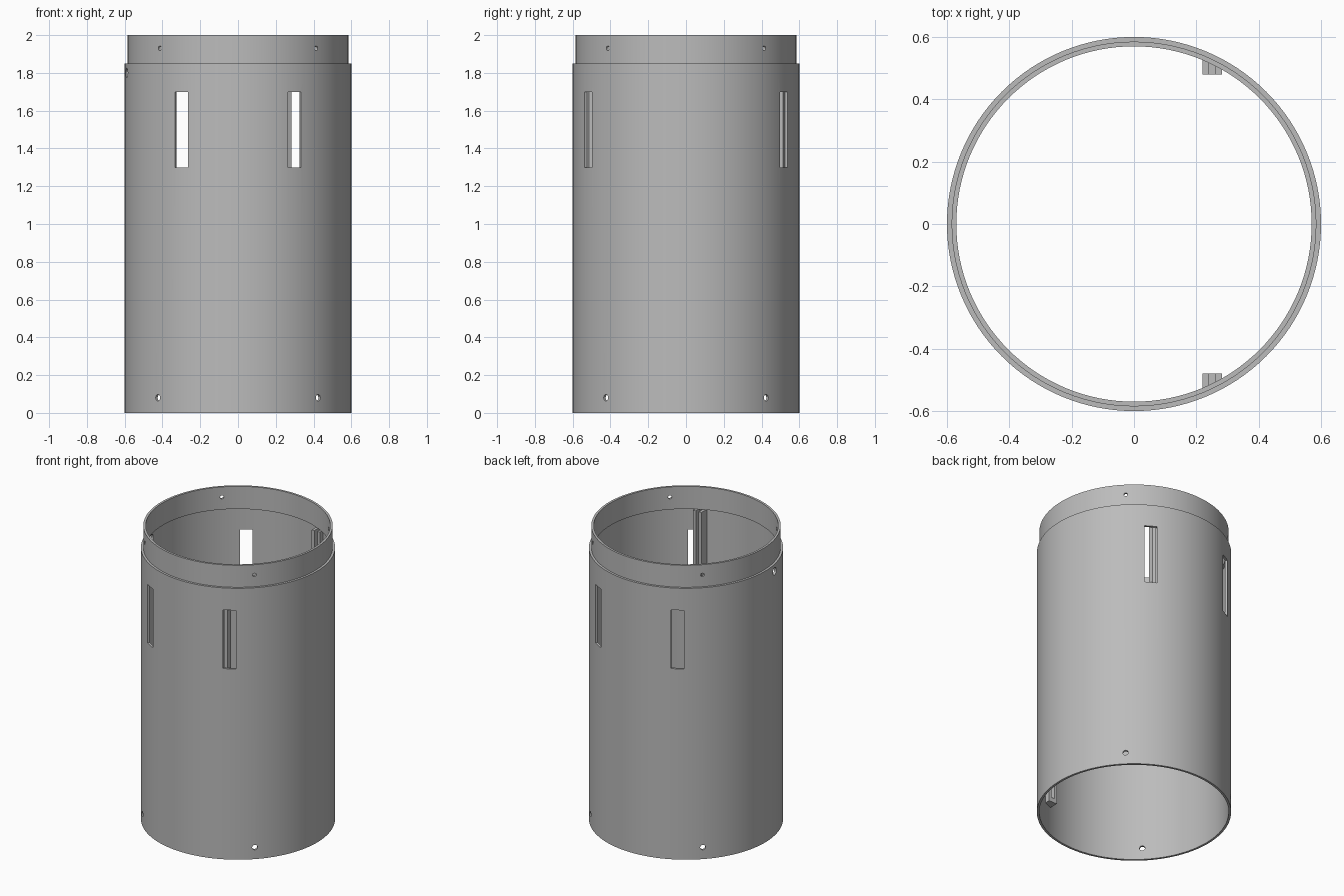
import bpy, bmesh, math
from mathutils import Matrix, Vector

if "Cube" in bpy.data.objects:
    bpy.data.objects.remove(bpy.data.objects["Cube"], do_unlink=True)

SEGMENTS = 128
R_OUT, R_MID, R_IN = 0.6, 0.585, 0.57
STEP_Z, TOP_Z = 1.85, 2.0

grey = bpy.data.materials.new("plain grey")
grey.use_nodes = True
grey.diffuse_color = (0.5, 0.5, 0.5, 1)
grey.node_tree.nodes["Principled BSDF"].inputs["Base Color"].default_value = (0.5, 0.5, 0.5, 1)


def make_object(name, bm):
    bmesh.ops.recalc_face_normals(bm, faces=bm.faces)
    mesh = bpy.data.meshes.new(name)
    bm.to_mesh(mesh)
    bm.free()
    mesh.materials.append(grey)
    obj = bpy.data.objects.new(name, mesh)
    bpy.context.collection.objects.link(obj)
    return obj


def revolve(name, profile):
    bm = bmesh.new()
    rings = []
    for i in range(SEGMENTS):
        a = math.tau * i / SEGMENTS
        rings.append([bm.verts.new((r * math.cos(a), r * math.sin(a), z)) for r, z in profile])
    n = len(profile)
    for i in range(SEGMENTS):
        p, q = rings[i], rings[(i + 1) % SEGMENTS]
        for j in range(n):
            k = (j + 1) % n
            bm.faces.new((p[j], q[j], q[k], p[k]))
    return make_object(name, bm)


def prism(bm, outline, z0, z1):
    low = [bm.verts.new((x, y, z0)) for x, y in outline]
    high = [bm.verts.new((x, y, z1)) for x, y in outline]
    bm.faces.new(low)
    bm.faces.new(high)
    for i in range(len(outline)):
        j = (i + 1) % len(outline)
        bm.faces.new((low[i], low[j], high[j], high[i]))


# Stepped tube: wide body with a narrower joining collar on top
tube = revolve("tube_body", [
    (R_OUT, 0), (R_OUT, STEP_Z), (R_MID, STEP_Z), (R_MID, TOP_Z),
    (R_IN, TOP_Z), (R_IN, STEP_Z - 0.004), (R_MID, STEP_Z - 0.004), (R_MID, 0)])

# Cutters for the slots and the screw holes
cut = bmesh.new()


def radial(angle, z):
    a = math.radians(angle)
    return Matrix.Translation((R_OUT * math.cos(a), R_OUT * math.sin(a), z)) @ Matrix.Rotation(a, 4, "Z")


def hole(angle, z, radius):
    bmesh.ops.create_cone(cut, cap_ends=True, segments=24, radius1=radius, radius2=radius, depth=0.16,
                          matrix=radial(angle, z) @ Matrix.Rotation(math.pi / 2, 4, "Y"))


for angle in (60, 120, 240, 300):
    bmesh.ops.create_cube(cut, size=1, matrix=radial(angle, 1.5) @ Matrix.Diagonal((0.16, 0.08, 0.4, 1)))
for angle in (45, 135, 225, 315):
    hole(angle, 0.08, 0.017)
    hole(angle, 1.93, 0.012)
hole(191, 1.8, 0.025)
cutter = make_object("opening_cutter", cut)
cutter.hide_render = True

mod = tube.modifiers.new("openings", "BOOLEAN")
mod.operation = "DIFFERENCE"
mod.solver = "EXACT"
mod.object = cutter
bpy.context.view_layer.objects.active = tube
tube.select_set(True)
bpy.ops.object.modifier_apply(modifier=mod.name)
bpy.data.objects.remove(cutter, do_unlink=True)
bpy.ops.object.shade_smooth_by_angle(angle=math.radians(30))
tube.select_set(False)

# Inner guide rails: two cheeks with a groove between, closed by a floor
RAIL_LOW, RAIL_HIGH, FACE_Y = 0.19, STEP_Z - 0.005, 0.48
EDGES = (0.22, 0.24, 0.262, 0.282)


def wall_y(x):
    return math.sqrt((R_MID + 0.001) ** 2 - x * x)


for name, side in (("front_rail", -1), ("back_rail", 1)):
    bm = bmesh.new()
    for i, top in enumerate((RAIL_HIGH, RAIL_LOW + 0.03, RAIL_HIGH)):
        x0, x1 = EDGES[i], EDGES[i + 1]
        outline = [(x0, FACE_Y), (x1, FACE_Y), (x1, wall_y(x1)), (x0, wall_y(x0))]
        prism(bm, [(x, side * y) for x, y in outline], RAIL_LOW, top)
    make_object(name, bm)
